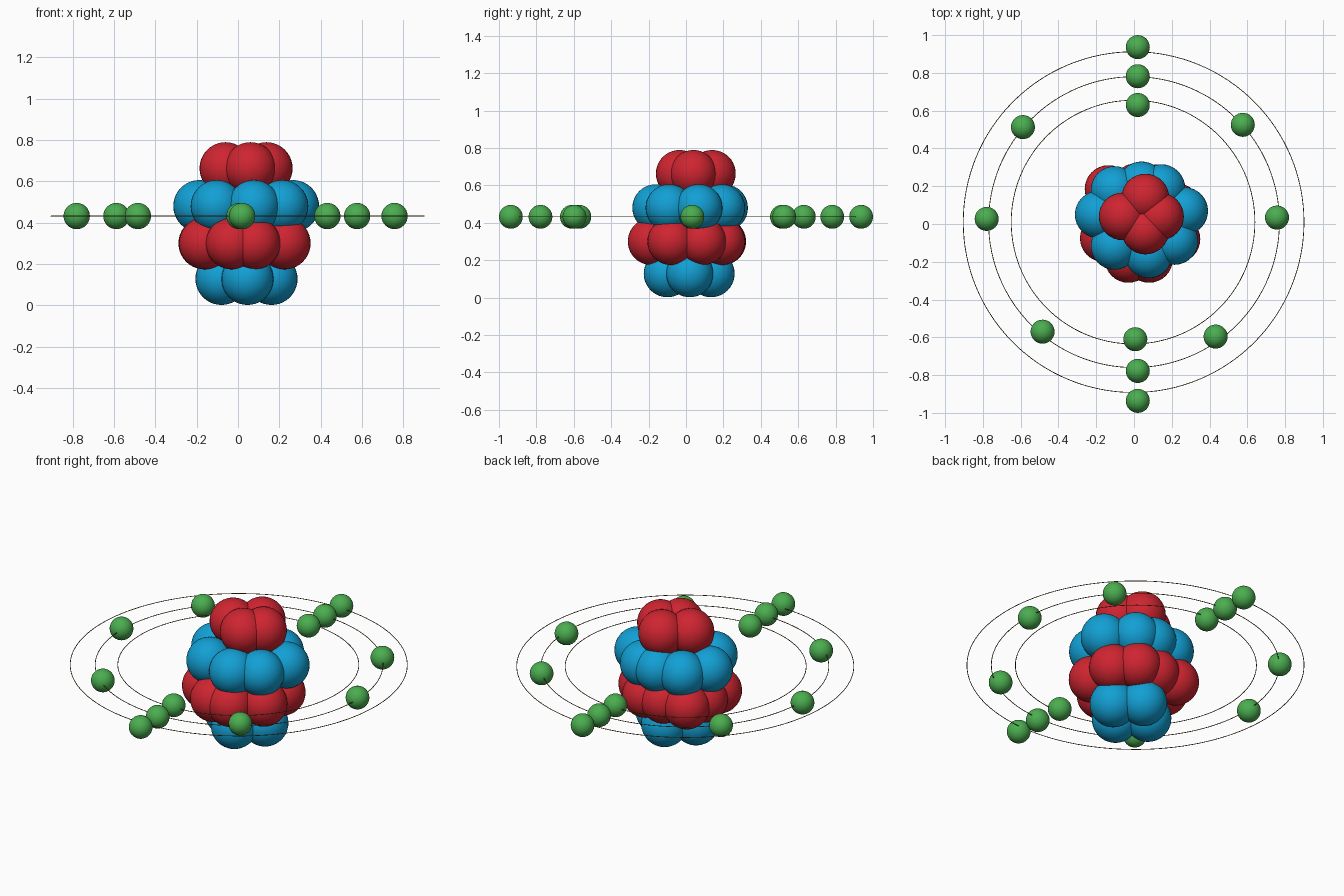
import bpy

cube = bpy.data.objects.get("Cube")
if cube:
    bpy.data.objects.remove(cube, do_unlink=True)


def make_material(name, rgb):
    mat = bpy.data.materials.new(name)
    mat.use_nodes = True
    color = (*rgb, 1.0)
    mat.diffuse_color = color
    mat.node_tree.nodes["Principled BSDF"].inputs["Base Color"].default_value = color
    return mat


RED = make_material("proton red", (0.62, 0.018, 0.03))
BLUE = make_material("neutron blue", (0.006, 0.35, 0.66))
GREEN = make_material("electron green", (0.07, 0.42, 0.08))
OLIVE = make_material("orbit olive", (0.16, 0.12, 0.02))


def finish(name, mat):
    obj = bpy.context.object
    obj.name = name
    obj.data.materials.append(mat)
    bpy.ops.object.shade_smooth()


def ball_layer(name, mat, radius, z, centres):
    for i, (x, y) in enumerate(centres, 1):
        bpy.ops.mesh.primitive_uv_sphere_add(
            segments=32, ring_count=20, radius=radius, location=(x, y, z))
        finish(f"{name}_{i}", mat)


# Nucleus: four stacked rings of overlapping balls
NUCLEON = 0.126
ball_layer("lower_neutron", BLUE, NUCLEON, 0.128,
           [(0.046, -0.10), (0.162, 0.02), (0.046, 0.134), (-0.08, 0.02)])
ball_layer("lower_proton", RED, NUCLEON, 0.30,
           [(-0.03, -0.185), (0.08, -0.185), (0.225, -0.08), (0.225, 0.09),
            (0.13, 0.19), (0.01, 0.195), (-0.135, 0.185), (-0.162, 0.06),
            (-0.16, -0.075)])
ball_layer("upper_neutron", BLUE, NUCLEON, 0.48,
           [(0.077, -0.161), (0.214, -0.09), (0.266, 0.069), (0.145, 0.19),
            (0.04, 0.205), (-0.103, 0.18), (-0.187, 0.05), (-0.103, -0.116)])
ball_layer("upper_proton", RED, NUCLEON, 0.663,
           [(0.06, -0.035), (0.138, 0.04), (0.06, 0.14), (-0.06, 0.04)])

# Electrons on their shells
LEVEL = 0.432
ball_layer("inner_electron", GREEN, 0.0635, LEVEL, [(0.02, 0.63), (0.007, -0.61)])
ball_layer("middle_electron", GREEN, 0.0635, LEVEL,
           [(0.02, 0.782), (0.02, -0.778), (-0.78, 0.027), (0.757, 0.034),
            (-0.484, -0.57), (0.432, -0.596), (0.576, 0.525), (-0.588, 0.513)])
ball_layer("outer_electron", GREEN, 0.0635, LEVEL, [(0.02, 0.9365), (0.02, -0.9365)])

# Thin orbit rings
for name, x, radius in (("inner", -0.005, 0.645), ("middle", 0.0, 0.77),
                        ("outer", -0.002, 0.902)):
    bpy.ops.mesh.primitive_torus_add(
        major_segments=128, minor_segments=8, major_radius=radius,
        minor_radius=0.002, location=(x, 0.01, LEVEL))
    finish(f"{name}_orbit", OLIVE)
